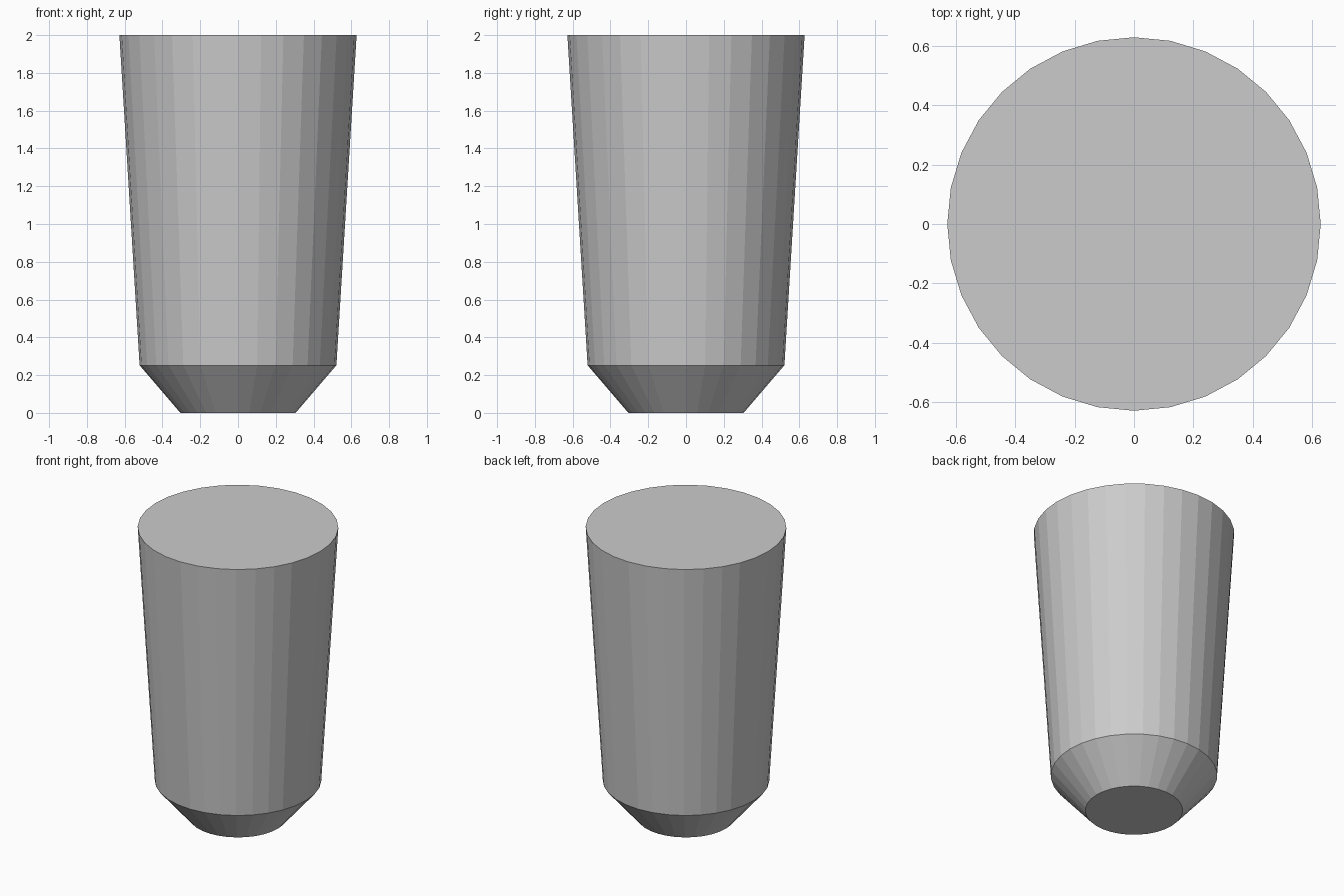
import bpy, bmesh
from math import cos, sin, tau

if "Cube" in bpy.data.objects:
    bpy.data.objects.remove(bpy.data.objects["Cube"])

SIDES = 32
PROFILE = [(0.305, 0.0), (0.521, 0.252), (0.628, 2.0)]  # radius, height

# Tapered solid body with a chamfered foot
bm = bmesh.new()
rings = [[bm.verts.new((r * cos(tau * i / SIDES), r * sin(tau * i / SIDES), z))
          for i in range(SIDES)] for r, z in PROFILE]
for low, high in zip(rings, rings[1:]):
    for i in range(SIDES):
        j = (i + 1) % SIDES
        bm.faces.new((low[i], low[j], high[j], high[i]))

# Flat bottom and top caps
bm.faces.new(rings[0][::-1])
bm.faces.new(rings[-1])

mesh = bpy.data.meshes.new("tapered_body")
bm.to_mesh(mesh)
bm.free()
bpy.context.collection.objects.link(bpy.data.objects.new("tapered_body", mesh))
